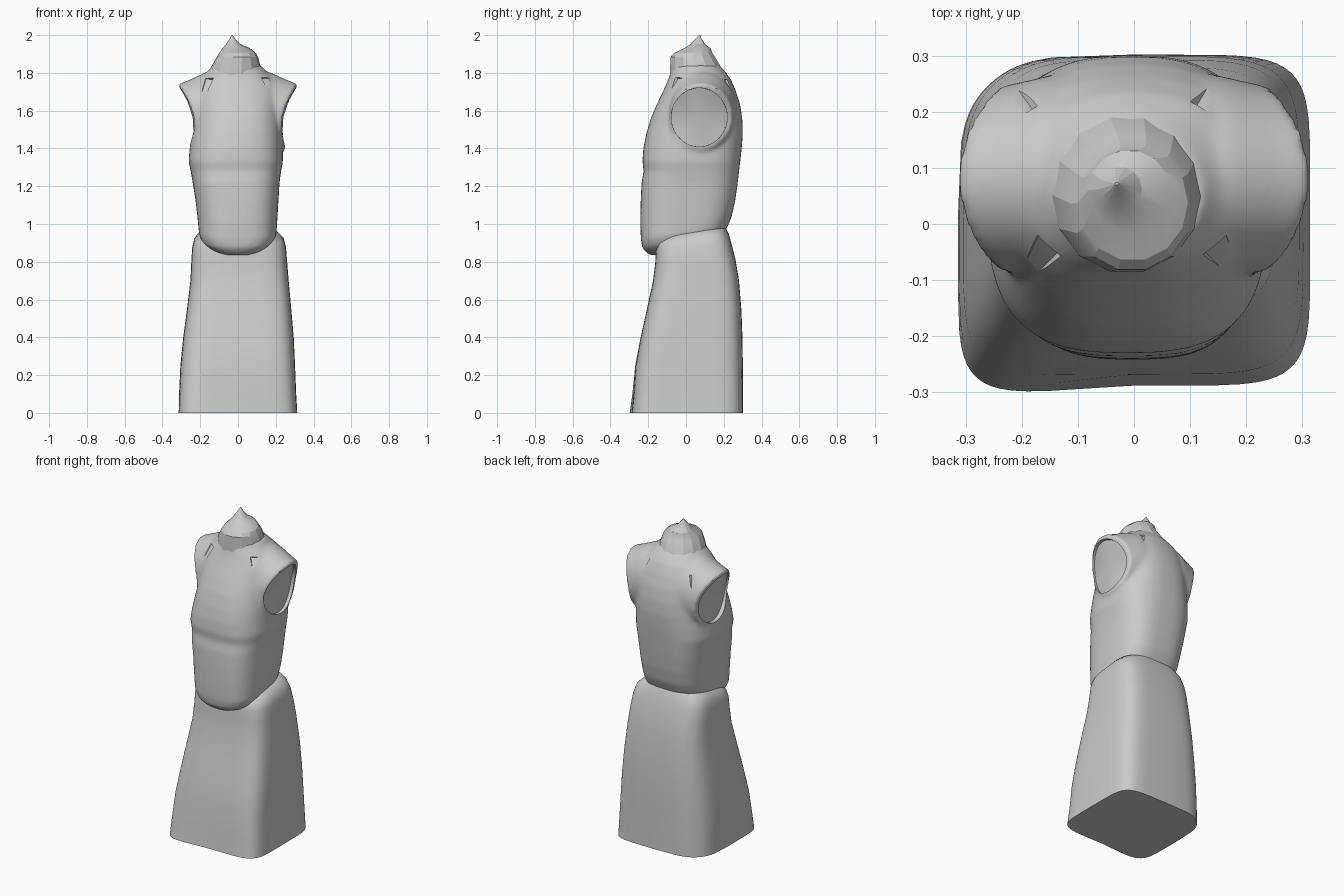
import bpy, bmesh
from math import cos, sin, pi, copysign
from mathutils import Vector

if "Cube" in bpy.data.objects:
    bpy.data.objects.remove(bpy.data.objects["Cube"])


def make_object(name, rings):
    """Skin a list of closed point rings and cap both ends."""
    bm = bmesh.new()
    loops = [[bm.verts.new(p) for p in r] for r in rings]
    n = len(loops[0])
    for a, b in zip(loops, loops[1:]):
        for i in range(n):
            j = (i + 1) % n
            bm.faces.new((a[i], a[j], b[j], b[i]))
    for ring in (loops[0], loops[-1]):  # fan caps
        mid = bm.verts.new(sum((v.co for v in ring), Vector()) / n)
        for i in range(n):
            bm.faces.new((ring[i], ring[(i + 1) % n], mid))
    bmesh.ops.recalc_face_normals(bm, faces=bm.faces)
    me = bpy.data.meshes.new(name)
    bm.to_mesh(me)
    bm.free()
    ob = bpy.data.objects.new(name, me)
    bpy.context.collection.objects.link(ob)
    return ob


def section(z, x0, x1, y0, y1, n, tilt, seg=56):
    """Horizontal superellipse, tilted about the x axis."""
    pts = []
    for i in range(seg):
        a = 2 * pi * i / seg
        x = (x0 + x1) / 2 + (x1 - x0) / 2 * copysign(abs(cos(a)) ** (2 / n), cos(a))
        y = (y0 + y1) / 2 + (y1 - y0) / 2 * copysign(abs(sin(a)) ** (2 / n), sin(a))
        pts.append(Vector((x, y, z + tilt * y)))
    return pts


def arm_ring(side, x, y, z, ry, rz, lean, curve=0.0, seg=40):
    """Upright ellipse facing sideways, leaning out at the top, curving in at front and back."""
    pts = []
    for i in range(seg):
        c, s = cos(2 * pi * i / seg), sin(2 * pi * i / seg)
        pts.append(Vector((side * (x + lean * rz * s - curve * c * c), y + ry * c, z + rz * s)))
    return pts


def activate(ob):
    bpy.ops.object.select_all(action='DESELECT')
    ob.select_set(True)
    bpy.context.view_layer.objects.active = ob


def boolean(ob, other, op):
    other.hide_render = True
    m = ob.modifiers.new(op, 'BOOLEAN')
    m.operation, m.object, m.solver = op, other, 'EXACT'
    activate(ob)
    bpy.ops.object.modifier_apply(modifier=m.name)
    bpy.data.objects.remove(other)


def smooth(ob, angle=0.6):
    activate(ob)
    bpy.ops.object.shade_smooth_by_angle(angle=angle)


# Skirt: square, rounded corners, sloping hip line
skirt = make_object("skirt", [section(*r) for r in (
    (0.00, -.314, .314, -.288, .302, 6.0, 0),
    (0.10, -.312, .308, -.278, .302, 5.8, 0),
    (0.25, -.305, .302, -.268, .301, 5.4, 0),
    (0.40, -.290, .295, -.240, .299, 5.0, 0),
    (0.55, -.270, .282, -.207, .293, 4.8, 0),
    (0.70, -.252, .268, -.175, .280, 4.4, .02),
    (0.80, -.247, .260, -.163, .262, 4.2, .05),
    (0.87, -.243, .254, -.160, .243, 4.0, .08),
    (0.915, -.232, .242, -.155, .228, 3.6, .12),
    (0.945, -.208, .212, -.140, .212, 3.0, .15),
    (0.965, -.160, .160, -.100, .170, 2.6, .15))])
for v in skirt.data.vertices:
    x, y, z = v.co
    if x < 0 and y > 0:  # rounder back corner
        f = .04 * (-x * y / .093) ** 3
        v.co.x += f
        v.co.y -= f
    elif y < -.15 and z < .3:  # hem drawn out at one front corner
        v.co.y -= .02 * max(0, -x / .3) * (1 - z / .3)
smooth(skirt)

# Torso: overhanging belly, bust, upper back
torso = make_object("torso", [section(*r) for r in (
    (0.868, -.120, .115, -.178, .120, 2.2, .20),
    (0.888, -.160, .155, -.208, .170, 2.5, .20),
    (0.915, -.190, .187, -.231, .200, 2.8, .18),
    (0.95, -.206, .203, -.239, .216, 3.0, .13),
    (1.02, -.213, .208, -.242, .240, 3.0, .05),
    (1.12, -.224, .214, -.240, .260, 3.0, 0),
    (1.22, -.240, .220, -.235, .274, 3.0, 0),
    (1.28, -.250, .228, -.224, .281, 2.9, 0),
    (1.33, -.262, .238, -.231, .287, 2.8, 0),
    (1.40, -.256, .236, -.226, .295, 2.7, 0),
    (1.48, -.245, .235, -.210, .301, 2.6, 0),
    (1.56, -.238, .232, -.186, .298, 2.5, 0),
    (1.64, -.238, .233, -.152, .285, 2.4, 0),
    (1.71, -.235, .230, -.118, .262, 2.3, 0),
    (1.77, -.200, .195, -.092, .235, 2.2, 0),
    (1.81, -.160, .150, -.080, .205, 2.0, 0),
    (1.84, -.130, .120, -.070, .175, 2.0, 0))])

# Shoulder stubs blended into the torso
for s in (-1, 1):
    boolean(torso, make_object("shoulder", [arm_ring(s, *r) for r in (
        (.06, .085, 1.59, .19, .235, 0),
        (.16, .085, 1.59, .18, .212, .06, .01),
        (.235, .082, 1.575, .17, .187, .14, .03),
        (.282, .08, 1.567, .166, .174, .19, .045))]), 'UNION')
m = torso.modifiers.new("blend", 'REMESH')
m.mode, m.voxel_size = 'VOXEL', 0.011
m = torso.modifiers.new("relax", 'SMOOTH')
m.factor, m.iterations = 0.5, 8
activate(torso)
for name in ("blend", "relax"):
    bpy.ops.object.modifier_apply(modifier=name)

# Shallow armhole recesses
for s in (-1, 1):
    boolean(torso, make_object("armhole_cutter", [
        arm_ring(s, .260, .07, 1.565, .148, .155, .19, .04),
        arm_ring(s, .40, .07, 1.565, .150, .157, .19, .04)]), 'DIFFERENCE')

# Faceted dents at the front and back of the shoulders
for x, y, z, w, h, tilt in ((-.185, -.080, 1.715, .045, .075, -.40),
                            (.175, -.078, 1.735, .045, .06, -.45),
                            (-.20, .240, 1.70, .022, .05, .3),
                            (.13, .248, 1.73, .024, .05, .4)):
    bpy.ops.mesh.primitive_cone_add(vertices=5, radius1=.35, radius2=1, depth=2,
                                    location=(x, y, z),
                                    rotation=(tilt, .3 if x < 0 else -.3, 0))
    cutter = bpy.context.object
    cutter.scale = (w, .036, h)
    bpy.context.view_layer.update()
    boolean(torso, cutter, 'DIFFERENCE')
smooth(torso)

# Neck: low collar with a lumpy pointed stump
neck = make_object("neck", [section(*r, 14) for r in (
    (1.78, -.155, .130, -.088, .205, 2, 0),
    (1.825, -.146, .122, -.088, .192, 2, 0),
    (1.885, -.112, .106, -.084, .156, 2, 0),
    (1.905, -.100, .096, -.066, .142, 2, 0),
    (1.930, -.082, .064, -.012, .132, 2, 0),
    (1.952, -.064, .014, .022, .102, 2, 0),
    (1.980, -.045, -.014, .050, .084, 2, 0),
    (2.00, -.034, -.028, .069, .074, 2, 0))])
smooth(neck, 0.35)
